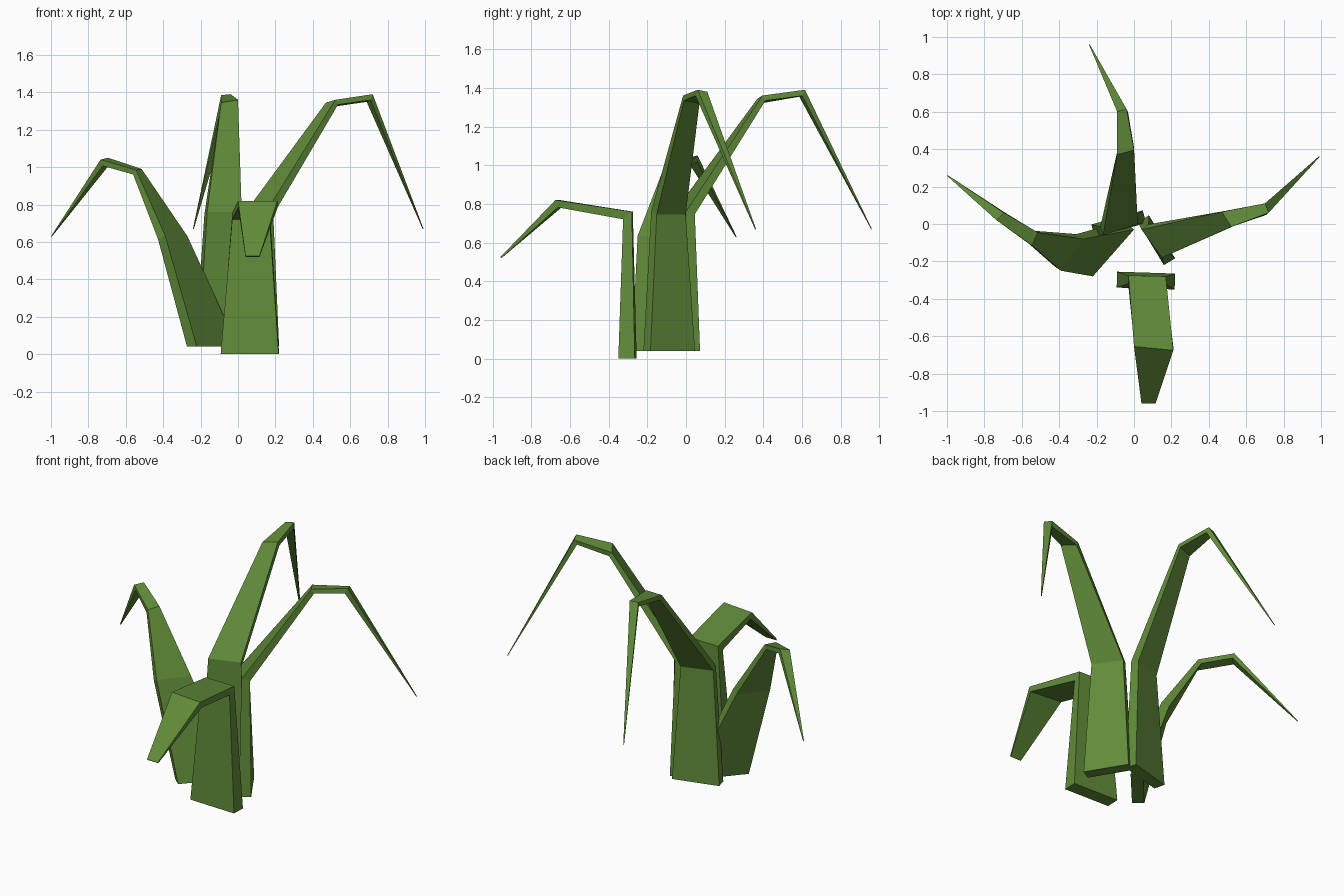
import bpy, bmesh
from mathutils import Vector

if "Cube" in bpy.data.objects:
    bpy.data.objects.remove(bpy.data.objects["Cube"])

green = bpy.data.materials.new("leaf_green")
green.diffuse_color = (0.12, 0.265, 0.042, 1)
green.use_nodes = True
green.node_tree.nodes["Principled BSDF"].inputs["Base Color"].default_value = green.diffuse_color


def blade(name, rings, thick):
    """Loft a folded leaf: each ring gives the two edges of its upper face,
    and the lower face is offset square to the leaf by its thickness."""
    edges = [(Vector(r[:3]), Vector(r[3:])) for r in rings]
    mids = [(a + b) / 2 for a, b in edges]
    dirs = [(q - p).normalized() for p, q in zip(mids, mids[1:])]
    bm = bmesh.new()
    loops = []
    for i, (a, b) in enumerate(edges):
        if i == 0:
            t = Vector((0, 0, 1))                  # base is cut level
        elif i < len(dirs):
            t = dirs[i - 1] + dirs[i]              # mitre at each fold
        else:
            t = dirs[-1]
        off = t.cross(b - a).normalized() * thick[i]
        loops.append([bm.verts.new(p) for p in (a, b, b + off, a + off)])
    for lo, hi in zip(loops, loops[1:]):
        for k in range(4):
            n = (k + 1) % 4
            bm.faces.new((lo[k], lo[n], hi[n], hi[k]))
    bm.faces.new(loops[0][::-1])
    bm.faces.new(loops[-1])
    bmesh.ops.recalc_face_normals(bm, faces=bm.faces)
    mesh = bpy.data.meshes.new(name)
    bm.to_mesh(mesh)
    bm.free()
    mesh.materials.append(green)
    bpy.context.collection.objects.link(bpy.data.objects.new(name, mesh))


# Short blunt leaf at the front
blade("front_leaf", [
    (.22, -.265, 0, -.09, -.255, 0),
    (.17, -.28, .76, -.03, -.275, .76),
    (.21, -.675, .82, 0, -.655, .82),
    (.115, -.96, .525, .04, -.96, .525)], (.085, .06, .04, .008))

# Tall leaf to the right
blade("right_leaf", [
    (.02, .01, .04, .16, -.22, .04),
    (.04, -.03, .76, .15, -.18, .76),
    (.47, .065, 1.345, .52, -.015, 1.36),
    (.70, .11, 1.38, .72, .06, 1.39),
    (.99, .362, .67, .992, .358, .67)], (.07, .05, .03, .035, .003))

# Tall leaf at the back
blade("back_leaf", [
    (-.21, -.07, .04, .065, .005, .04),
    (-.165, -.06, .76, .02, 0, .76),
    (-.09, .37, 1.345, 0, .395, 1.36),
    (-.09, .60, 1.385, -.04, .615, 1.39),
    (-.241, .96, .67, -.237, .961, .67)], (.07, .05, .03, .035, .003))

# Medium leaf to the left
blade("left_leaf", [
    (-.22, -.28, .04, 0, -.03, .04),
    (-.39, -.25, .635, -.27, -.08, .63),
    (-.545, -.115, .985, -.515, -.045, .99),
    (-.735, .02, 1.04, -.695, .06, 1.05),
    (-1, .258, .63, -.997, .262, .63)], (.07, .05, .03, .035, .003))
